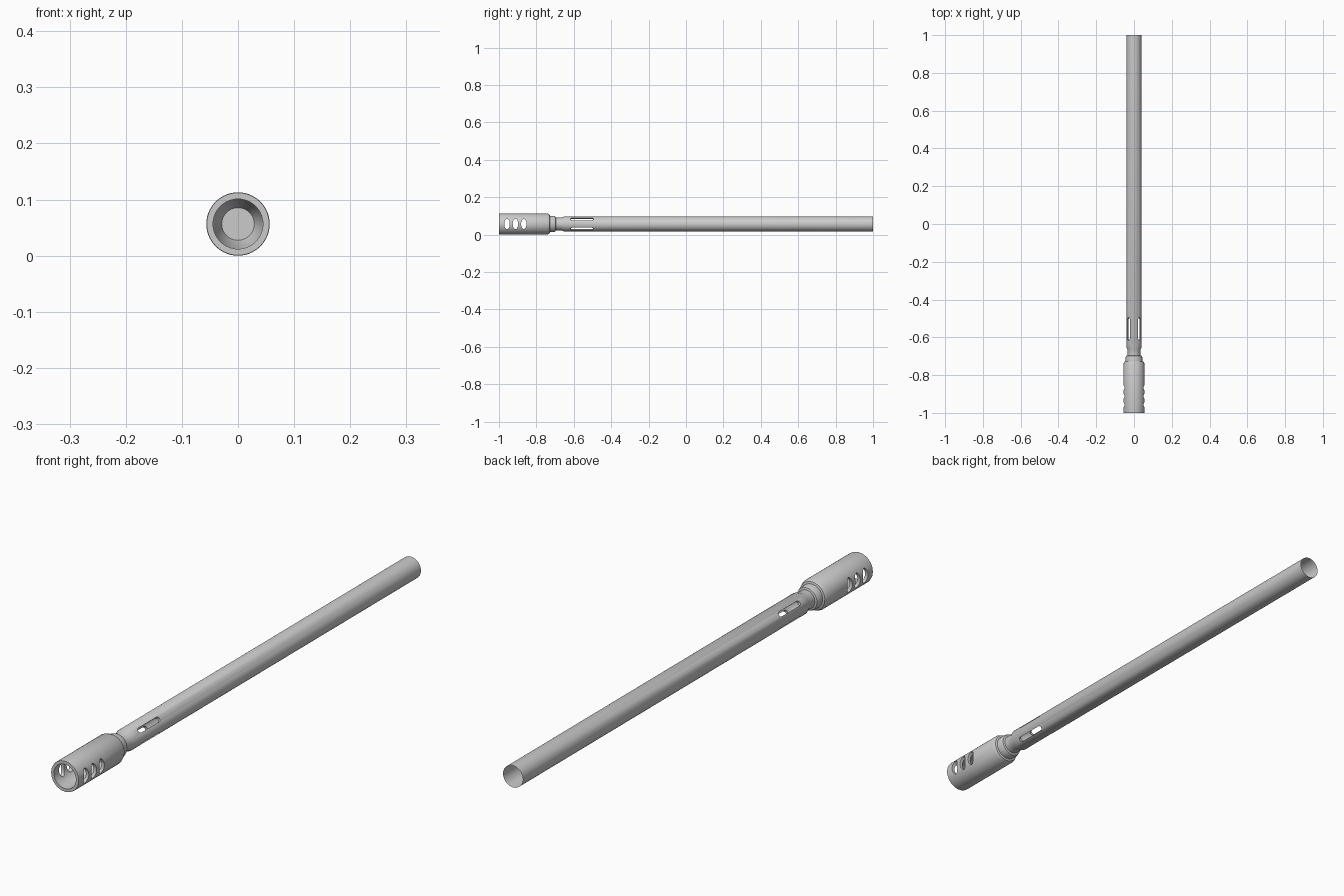
import bpy, bmesh, math
from mathutils import Matrix, Vector

if "Cube" in bpy.data.objects:
    bpy.data.objects.remove(bpy.data.objects["Cube"])

CZ = 0.0565      # height of the long axis
SEG = 40


def lathe(name, profile):
    """Spin (radius, y) points round the long axis into a closed solid."""
    bm = bmesh.new()
    rings = []
    for r, y in profile:
        rings.append([bm.verts.new((r * math.sin(2 * math.pi * i / SEG), y,
                                    CZ + r * math.cos(2 * math.pi * i / SEG)))
                      for i in range(SEG)])
    for a, b in zip(rings, rings[1:]):
        for i in range(SEG):
            j = (i + 1) % SEG
            bm.faces.new((a[i], a[j], b[j], b[i]))
    bm.faces.new(rings[0])
    bm.faces.new(rings[-1])
    bmesh.ops.recalc_face_normals(bm, faces=bm.faces)
    me = bpy.data.meshes.new(name)
    bm.to_mesh(me)
    bm.free()
    ob = bpy.data.objects.new(name, me)
    bpy.context.collection.objects.link(ob)
    return ob


def add_prism(bm, outline, x0, x1, mat):
    """Extrude a (y, z) outline along x, then place it."""
    lo = [bm.verts.new(mat @ Vector((x0, y, z))) for y, z in outline]
    hi = [bm.verts.new(mat @ Vector((x1, y, z))) for y, z in outline]
    n = len(lo)
    bm.faces.new(lo[::-1])
    bm.faces.new(hi)
    for i in range(n):
        j = (i + 1) % n
        bm.faces.new((lo[i], lo[j], hi[j], hi[i]))


# barrel and muzzle sleeve as one turned body, bore first
barrel = lathe("barrel", [
    (0.029, -0.79), (0.0445, -0.83), (0.0445, -1.0), (0.0557, -1.0), (0.0565, -0.996),
    (0.0565, -0.742), (0.051, -0.729), (0.044, -0.727), (0.044, -0.706),
    (0.041, -0.698), (0.034, -0.696), (0.034, -0.664), (0.040, -0.652),
    (0.040, 1.0)])

# cutters: three oval ports through the sleeve, four long slots in the barrel
bm = bmesh.new()
axis = Matrix.Translation((0, 0, CZ))
for y in (-0.957, -0.912, -0.867):
    oval = [(y + 0.0145 * math.cos(2 * math.pi * i / 24),
             0.027 * math.sin(2 * math.pi * i / 24)) for i in range(24)]
    add_prism(bm, oval, -0.1, 0.1, axis)
W = 0.009
slot = [((-0.495 - W if i <= 8 else -0.617 + W) + W * math.sin(math.pi * k / 8),
         -W * math.cos(math.pi * k / 8))
        for i, k in enumerate(list(range(9)) + list(range(8, 17)))]
for deg in (43, 137, 223, 317):
    add_prism(bm, slot, 0.030, 0.06, axis @ Matrix.Rotation(math.radians(deg), 4, 'Y'))
bmesh.ops.recalc_face_normals(bm, faces=bm.faces)
me = bpy.data.meshes.new("port_cutter")
bm.to_mesh(me)
bm.free()
cutter = bpy.data.objects.new("port_cutter", me)
bpy.context.collection.objects.link(cutter)
cutter.hide_render = True

bpy.context.view_layer.objects.active = barrel
barrel.select_set(True)
mod = barrel.modifiers.new("ports", 'BOOLEAN')
mod.operation = 'DIFFERENCE'
mod.solver = 'EXACT'
mod.object = cutter
bpy.ops.object.modifier_apply(modifier=mod.name)
bpy.data.objects.remove(cutter)

# open the rear end and the slot floors
bm = bmesh.new()
bm.from_mesh(barrel.data)
gone = []
for f in bm.faces:
    rear = all(v.co.y > 0.999 for v in f.verts)
    floor = all(-0.63 < v.co.y < -0.48 and math.hypot(v.co.x, v.co.z - CZ) < 0.035
                for v in f.verts)
    if rear or floor:
        gone.append(f)
bmesh.ops.delete(bm, geom=gone, context='FACES')
bm.to_mesh(barrel.data)
bm.free()
bpy.ops.object.shade_smooth_by_angle(angle=math.radians(30))
